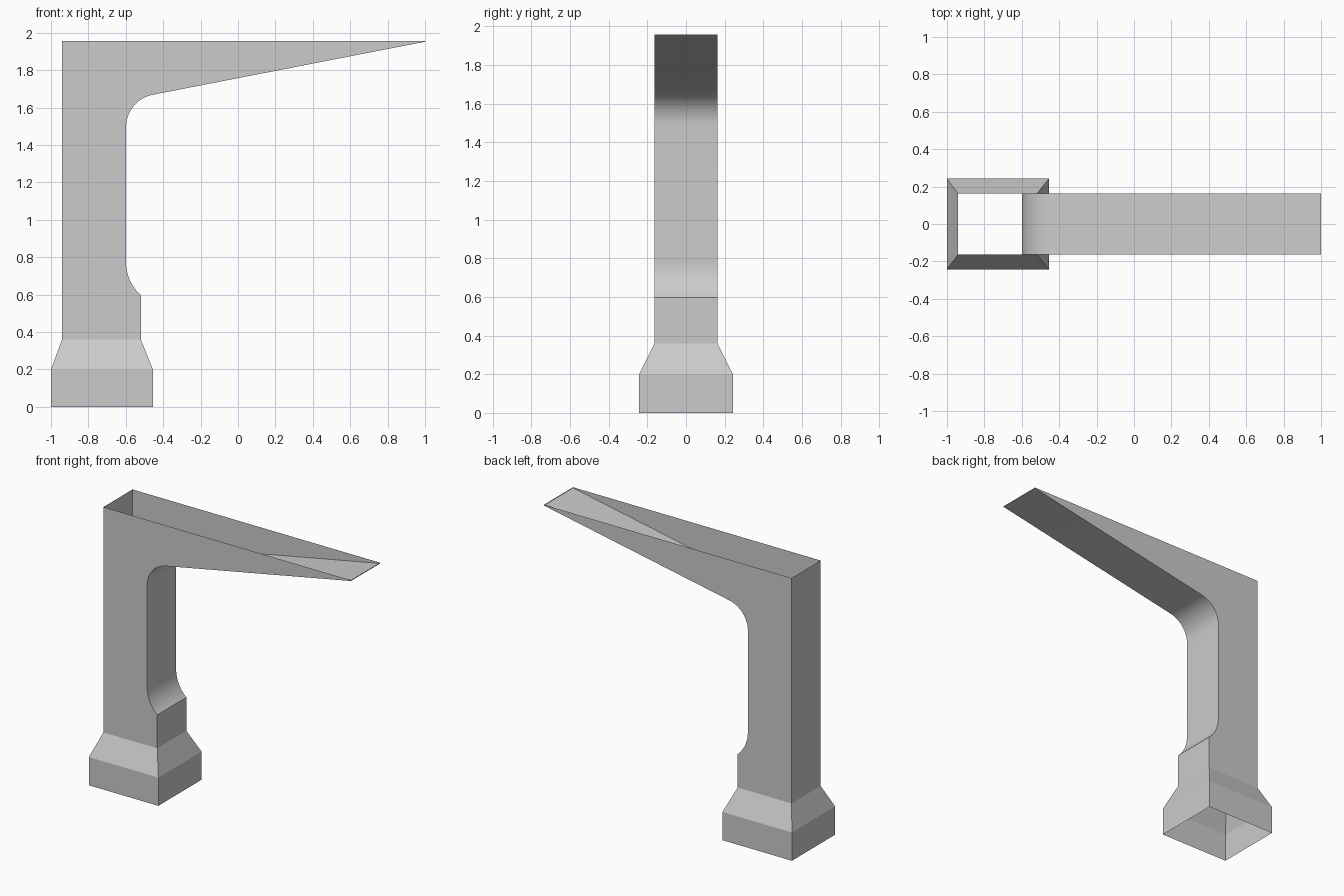
import bpy, bmesh, math

cube = bpy.data.objects.get("Cube")
if cube:
    bpy.data.objects.remove(cube)

# One flat grey for the whole sheet-metal shell
grey = bpy.data.materials.new("light_grey")
grey.use_nodes = True
colour = (0.6, 0.6, 0.6, 1)
grey.diffuse_color = colour
grey.node_tree.nodes["Principled BSDF"].inputs["Base Color"].default_value = colour

LEFT, RIGHT, LEDGE = -0.941, -0.599, -0.519   # x of the column walls
HALF = 0.163                                  # half depth of column and arm
FOOT, TOP, TIP = 0.36, 1.957, 1.952           # key heights


def finish(name, bm):
    mesh = bpy.data.meshes.new(name)
    bm.to_mesh(mesh)
    bm.free()
    mesh.materials.append(grey)
    obj = bpy.data.objects.new(name, mesh)
    bpy.context.collection.objects.link(obj)
    bpy.ops.object.select_all(action="DESELECT")
    obj.select_set(True)
    bpy.context.view_layer.objects.active = obj
    bpy.ops.object.shade_smooth_by_angle(angle=math.radians(20))


def arc(cx, cz, r, start, end, steps=14):
    angles = [math.radians(start + (end - start) * i / steps) for i in range(steps + 1)]
    return [(cx + r * math.cos(a), cz + r * math.sin(a)) for a in angles]


# Column and tapering arm: side outline, counter-clockwise from the front
outline = [(LEFT, FOOT), (LEDGE, FOOT)]
outline += arc(RIGHT + 0.238, 0.775, 0.238, 228.4, 180)   # scoop above the ledge
outline += arc(RIGHT + 0.178, 1.494, 0.178, 180, 101)     # fillet under the arm
outline += [(1, TIP), (1, TOP), (LEFT, TOP)]

bm = bmesh.new()
front = [bm.verts.new((x, -HALF, z)) for x, z in outline]
back = [bm.verts.new((x, HALF, z)) for x, z in outline]
bm.faces.new(front)
bm.faces.new(back[::-1])
n = len(outline)
for i in range(n):
    j = (i + 1) % n
    if i in (0, n - 2):          # bottom and top stay open
        continue
    bm.faces.new((front[i], back[i], back[j], front[j]))
finish("column_and_arm", bm)

# Flared base: open rectangular rings
bm = bmesh.new()
rings = []
for x0, x1, y, z in ((-1, -0.455, 0.242, 0), (-1, -0.455, 0.242, 0.2),
                     (LEFT, LEDGE, HALF, FOOT)):
    corners = ((x0, -y), (x1, -y), (x1, y), (x0, y))
    rings.append([bm.verts.new((cx, cy, z)) for cx, cy in corners])
for low, high in zip(rings, rings[1:]):
    for i in range(4):
        j = (i + 1) % 4
        bm.faces.new((low[i], low[j], high[j], high[i]))
finish("flared_base", bm)
